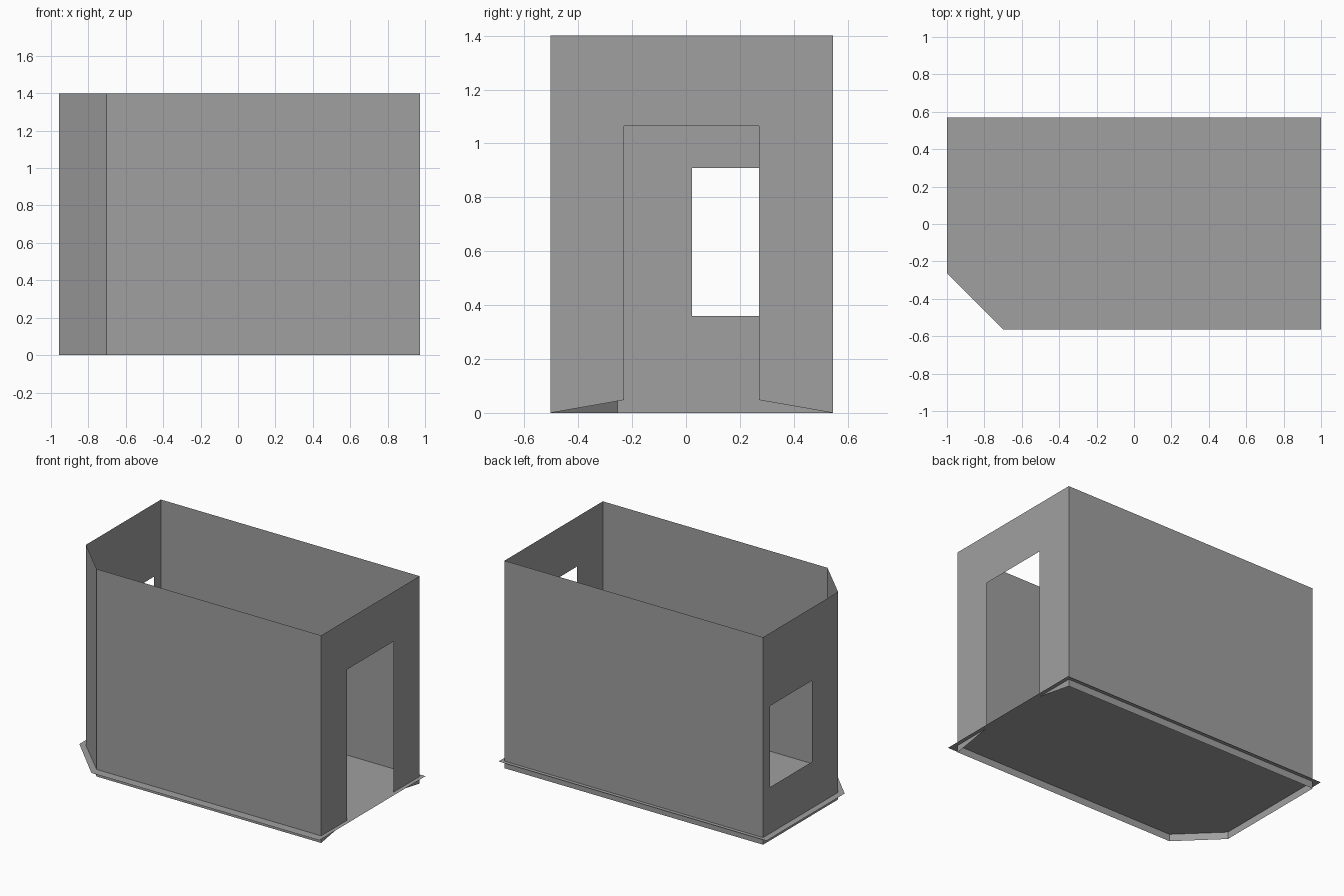
import bpy

# Remove the default cube only
cube = bpy.data.objects.get("Cube")
if cube:
    bpy.data.objects.remove(cube, do_unlink=True)

# Single plain material
grey = bpy.data.materials.new("plain_grey")
grey.use_nodes = True
colour = (0.35, 0.35, 0.35, 1.0)
grey.diffuse_color = colour
grey.node_tree.nodes["Principled BSDF"].inputs["Base Color"].default_value = colour

# Main dimensions of the room
LEFT, RIGHT = -0.957, 0.973
FRONT, BACK = -0.503, 0.545
CUT_X, CUT_Y = -0.703, -0.255
TOP = 1.4
FLOOR_Z = 0.048


def sheet(name, verts, faces=None):
    """Thin sheet from corner points; one polygon unless faces are given."""
    mesh = bpy.data.meshes.new(name)
    mesh.from_pydata(verts, [], faces or [tuple(range(len(verts)))])
    mesh.materials.append(grey)
    mesh.update()
    obj = bpy.data.objects.new(name, mesh)
    bpy.context.collection.objects.link(obj)
    return obj


def plain_wall(name, a, b):
    """Upright wall between two ground points, facing right of a to b."""
    return sheet(name, [(*a, 0), (*b, 0), (*b, TOP), (*a, TOP)])


# Solid walls
plain_wall("front_wall", (CUT_X, FRONT), (RIGHT, FRONT))
plain_wall("back_wall", (RIGHT, BACK), (LEFT, BACK))
plain_wall("corner_wall", (LEFT, CUT_Y), (CUT_X, FRONT))

# End wall with a doorway, its lower edge rising to the threshold
d0, d1, door_top = -0.23, 0.27, 1.065
door_outline = [(FRONT, 0), (d0, FLOOR_Z), (d0, door_top), (d1, door_top),
                (d1, FLOOR_Z), (BACK, 0), (BACK, TOP), (FRONT, TOP)]
sheet("door_wall", [(RIGHT, y, z) for y, z in door_outline])

# Opposite end wall: four quads around the window opening
w0, w1, sill, head = 0.023, 0.47, 0.36, 0.908
outer = [(BACK, 0), (CUT_Y, 0), (CUT_Y, TOP), (BACK, TOP)]
inner = [(w1, sill), (w0, sill), (w0, head), (w1, head)]
ring = [(i, (i + 1) % 4, (i + 1) % 4 + 4, i + 4) for i in range(4)]
sheet("window_wall", [(LEFT, y, z) for y, z in outer + inner], ring)

# Floor sheet reaching slightly past the walls
floor_outline = [(-0.7, -0.563), (1, -0.563), (1, 0.57), (-1, 0.57), (-1, -0.263)]
sheet("floor", [(x, y, FLOOR_Z) for x, y in floor_outline])
